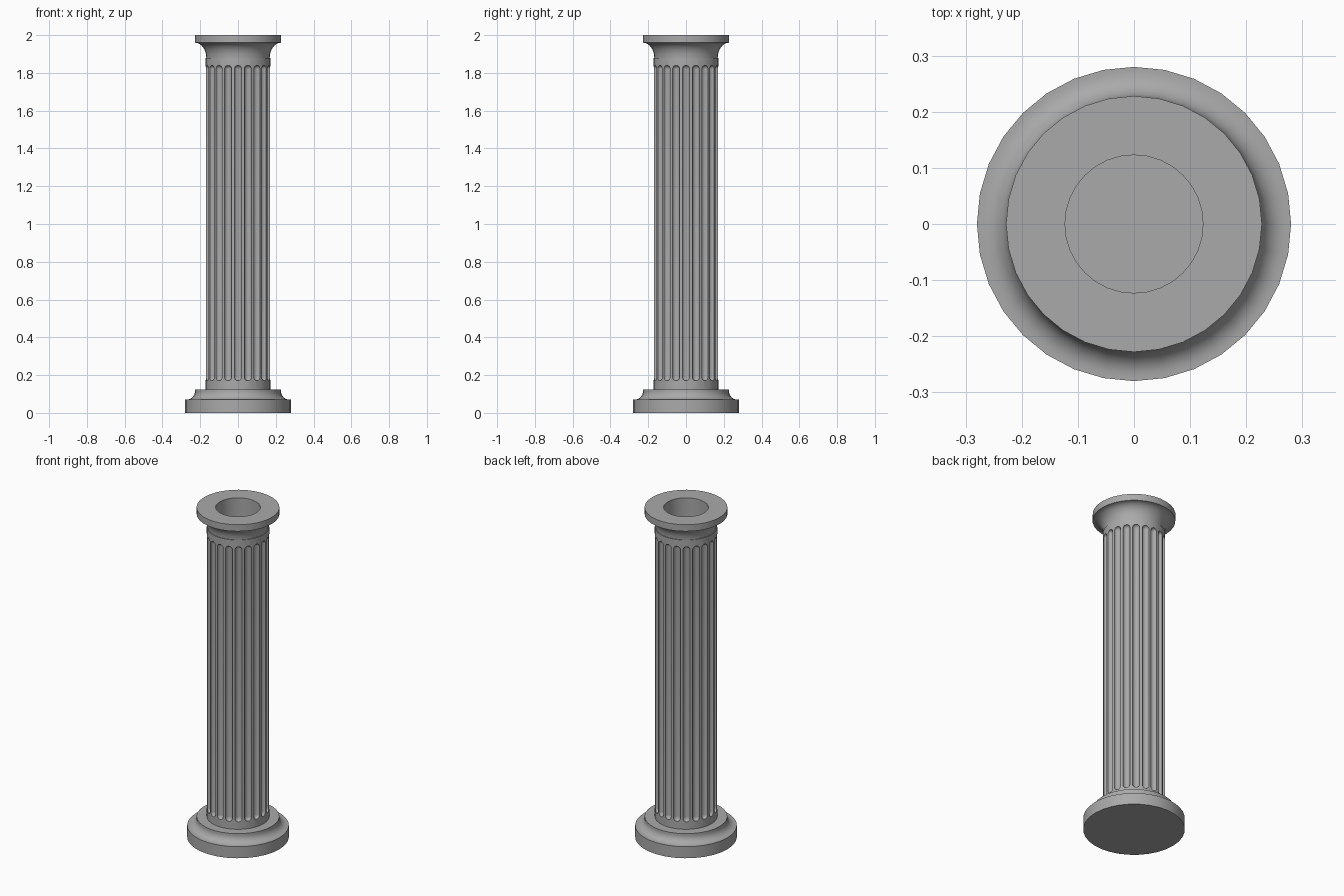
import bpy, bmesh, math
from mathutils import Matrix

if "Cube" in bpy.data.objects:
    bpy.data.objects.remove(bpy.data.objects["Cube"])

SIDES, FLUTES = 32, 20
SHAFT_R, FLUTE_R = 0.172, 0.02

stone = bpy.data.materials.new("grey stone")
stone.diffuse_color = (0.4, 0.4, 0.4, 1)
stone.use_nodes = True
stone.node_tree.nodes["Principled BSDF"].inputs["Base Color"].default_value = stone.diffuse_color


def lathe(bm, profile, sides, matrix=Matrix()):
    """Revolve (radius, z) points around z; radius 0 closes to a pole."""
    rings = []
    for r, z in profile:
        n = sides if r > 0 else 1
        rings.append([bm.verts.new(matrix @ Matrix.Rotation(2 * math.pi * i / sides, 4, 'Z')
                                   @ Matrix.Translation((r, 0, z)).translation) for i in range(n)])
    for a, b in zip(rings, rings[1:]):
        for i in range(sides):
            j = (i + 1) % sides
            quad = [a[i % len(a)], a[j % len(a)], b[j % len(b)], b[i % len(b)]]
            bm.faces.new(list(dict.fromkeys(quad)))


def finish(bm, name):
    bmesh.ops.recalc_face_normals(bm, faces=bm.faces)
    mesh = bpy.data.meshes.new(name)
    bm.to_mesh(mesh)
    bm.free()
    mesh.materials.append(stone)
    ob = bpy.data.objects.new(name, mesh)
    bpy.context.collection.objects.link(ob)
    return ob


def cove(cx, cz, rx, rz, a0, a1, n=8):
    """Quarter-ellipse moulding points between two angles in degrees."""
    angles = [math.radians(a0 + (a1 - a0) * i / n) for i in range(n + 1)]
    return [(cx + rx * math.cos(a), cz + rz * math.sin(a)) for a in angles]


# Column: base, shaft, flared capital and the round hollow in one profile
profile = [(0, 0), (0.28, 0), (0.28, 0.07)]
profile += cove(0.272, 0.115, 0.044, 0.045, 270, 180)
profile += [(0.228, 0.125), (SHAFT_R, 0.125), (SHAFT_R, 1.88)]
profile += cove(0.228, 1.88, 0.06, 0.08, 180, 90)
profile += [(0.228, 2.0), (0.123, 2.0), (0.123, 0.07), (0, 0.07)]
bm = bmesh.new()
lathe(bm, profile, SIDES)
column = finish(bm, "column")

# Flute cutters: round-ended rods standing around the shaft
rod = cove(0, 0.19, FLUTE_R, FLUTE_R, -90, 0, 5) + cove(0, 1.82, FLUTE_R, FLUTE_R, 0, 90, 5)
rod[0], rod[-1] = (0, rod[0][1]), (0, rod[-1][1])
bm = bmesh.new()
for k in range(FLUTES):
    a = 2 * math.pi * k / FLUTES
    lathe(bm, rod, 16, Matrix.Rotation(a, 4, 'Z') @ Matrix.Translation((SHAFT_R, 0, 0)))
cutter = finish(bm, "flute_cutters")
cutter.hide_render = True
cutter.hide_set(True)

cut = column.modifiers.new("flutes", 'BOOLEAN')
cut.operation, cut.solver, cut.object = 'DIFFERENCE', 'EXACT', cutter
bpy.context.view_layer.objects.active = column
column.select_set(True)
bpy.ops.object.modifier_apply(modifier=cut.name)
bpy.data.objects.remove(cutter)
bpy.ops.object.shade_smooth_by_angle(angle=math.radians(30))
